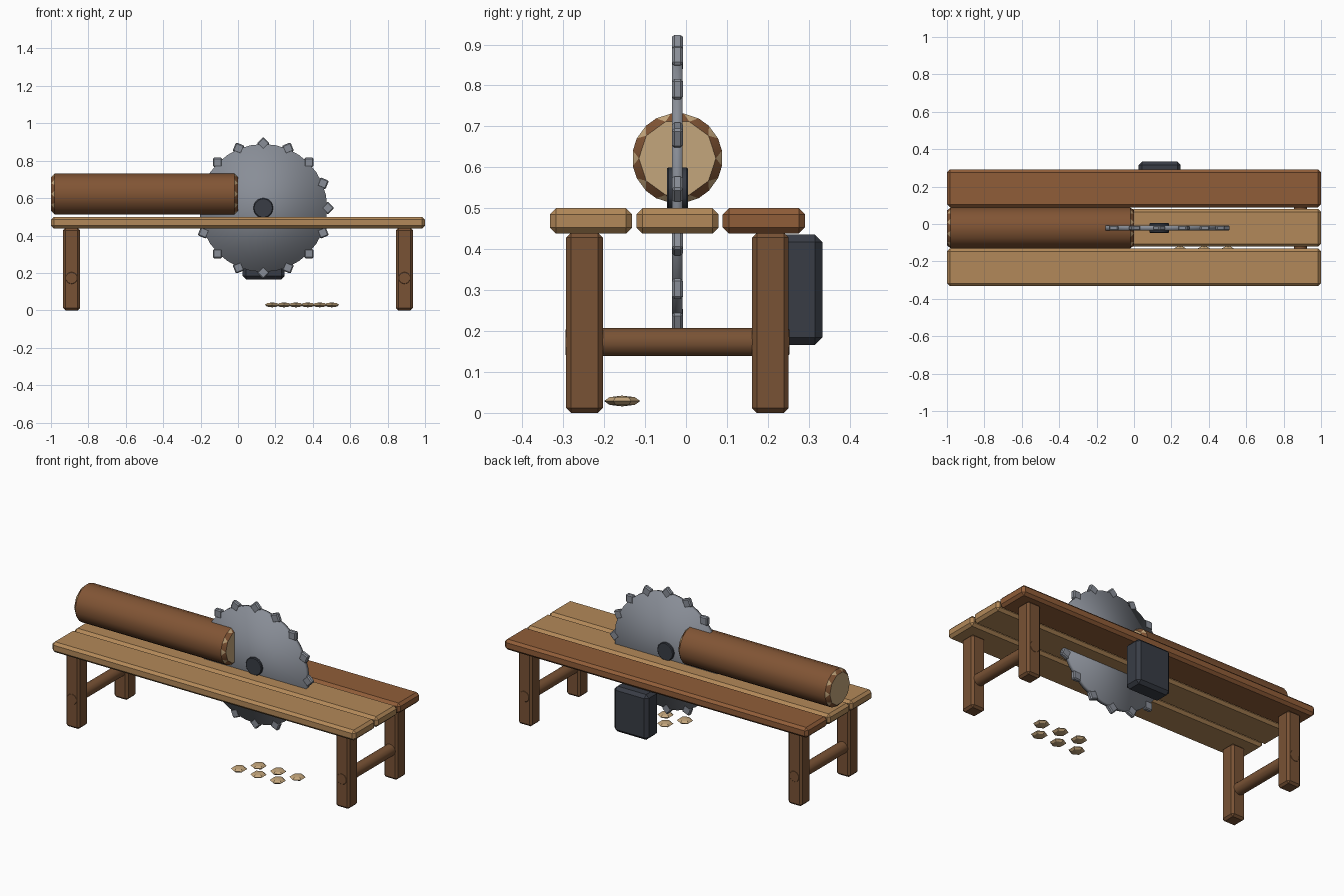
import bpy, bmesh, math
from mathutils import Matrix, Vector

if "Cube" in bpy.data.objects:
    bpy.data.objects.remove(bpy.data.objects["Cube"])

CY = -0.021            # centre line of the bench
SAW = Vector((0.135, CY, 0.547))


def material(name, rgb):
    m = bpy.data.materials.new(name)
    m.diffuse_color = (*rgb, 1)
    m.use_nodes = True
    m.node_tree.nodes["Principled BSDF"].inputs["Base Color"].default_value = m.diffuse_color
    return m


LIGHT = material("light_wood", (0.45, 0.25, 0.10))
RED = material("red_wood", (0.28, 0.11, 0.04))
LEG = material("leg_wood", (0.19, 0.085, 0.035))
BARK = material("bark", (0.22, 0.09, 0.035))
CUT = material("cut_wood", (0.55, 0.38, 0.20))
STEEL = material("steel", (0.25, 0.27, 0.31))
DARK = material("dark_metal", (0.04, 0.046, 0.06))


def finish(bm, name, mats, smooth=None):
    bmesh.ops.recalc_face_normals(bm, faces=bm.faces[:])
    me = bpy.data.meshes.new(name)
    bm.to_mesh(me)
    bm.free()
    ob = bpy.data.objects.new(name, me)
    bpy.context.collection.objects.link(ob)
    for m in mats:
        me.materials.append(m)
    if smooth:
        bpy.ops.object.select_all(action='DESELECT')
        ob.select_set(True)
        bpy.context.view_layer.objects.active = ob
        bpy.ops.object.shade_smooth_by_angle(angle=math.radians(smooth))
    return ob


def chamfer(bm, width):
    if width:
        bmesh.ops.bevel(bm, geom=bm.edges[:], offset=width, segments=1,
                        profile=0.5, affect='EDGES')


def box(name, centre, size, bevel, mat, turn=0.0):
    bm = bmesh.new()
    bmesh.ops.create_cube(bm, size=1, matrix=Matrix.Diagonal((*size, 1)))
    chamfer(bm, bevel)
    bm.transform(Matrix.Translation(centre) @ Matrix.Rotation(turn, 4, 'Y'))
    return finish(bm, name, [mat])


def cylinder(name, centre, radius, length, sides, axis, bevel, mat, cap=None, smooth=30):
    bm = bmesh.new()
    bmesh.ops.create_cone(bm, cap_ends=True, segments=sides, radius1=radius,
                          radius2=radius, depth=length)
    chamfer(bm, bevel)
    if cap:            # end caps and corner triangles show cut wood
        for f in bm.faces:
            f.material_index = int(len(f.verts) != 4)
    bm.transform(Matrix.Translation(centre) @ Matrix.Rotation(math.pi / 2, 4, axis))
    return finish(bm, name, [mat, cap] if cap else [mat], smooth)


# bench top planks
for name, dy, mat in (("front_plank", -0.211, LIGHT), ("middle_plank", 0, LIGHT),
                      ("back_plank", 0.211, RED)):
    box(name, (0, CY + dy, 0.469), (2, 0.201, 0.062), 0.015, mat)

# legs and cross rails
for sx, side in ((-1, "left"), (1, "right")):
    for sy, end in ((-1, "front"), (1, "back")):
        box(f"{end}_{side}_leg", (sx * 0.89, CY + sy * 0.227, 0.22),
            (0.09, 0.09, 0.44), 0.012, LEG)
    cylinder(f"{side}_cross_rail", (sx * 0.89, CY, 0.173), 0.036, 0.547, 10, 'X', 0.005, LEG)

# saw blade with teeth and hub
cylinder("saw_blade", SAW, 0.342, 0.026, 32, 'X', 0, STEEL, smooth=180)
for i in range(16):
    a = math.tau * i / 16
    pos = SAW + 0.345 * Vector((math.cos(a), 0, math.sin(a)))
    box(f"saw_tooth_{i + 1}", pos, (0.05, 0.027, 0.05), 0.006, STEEL, math.pi / 4 - a)
cylinder("saw_hub", SAW, 0.054, 0.052, 12, 'X', 0.004, DARK)

# motor housing under the back plank
box("motor_housing", (0.137, 0.277, 0.301), (0.225, 0.112, 0.27), 0.018, DARK)

# log being cut
cylinder("log", (-0.5, CY, 0.622), 0.115, 1.0, 10, 'Y', 0.02, BARK, CUT)

# wood chips in two staggered rows
for i in range(6):
    bm = bmesh.new()
    bmesh.ops.create_uvsphere(bm, u_segments=6, v_segments=4, radius=0.044)
    y = -0.156 if i % 2 else -0.25
    bm.transform(Matrix.Translation((0.182 + 0.064 * i, y, 0.029))
                 @ Matrix.Diagonal((1, 1, 0.3, 1)))
    finish(bm, f"wood_chip_{i + 1}", [CUT])
